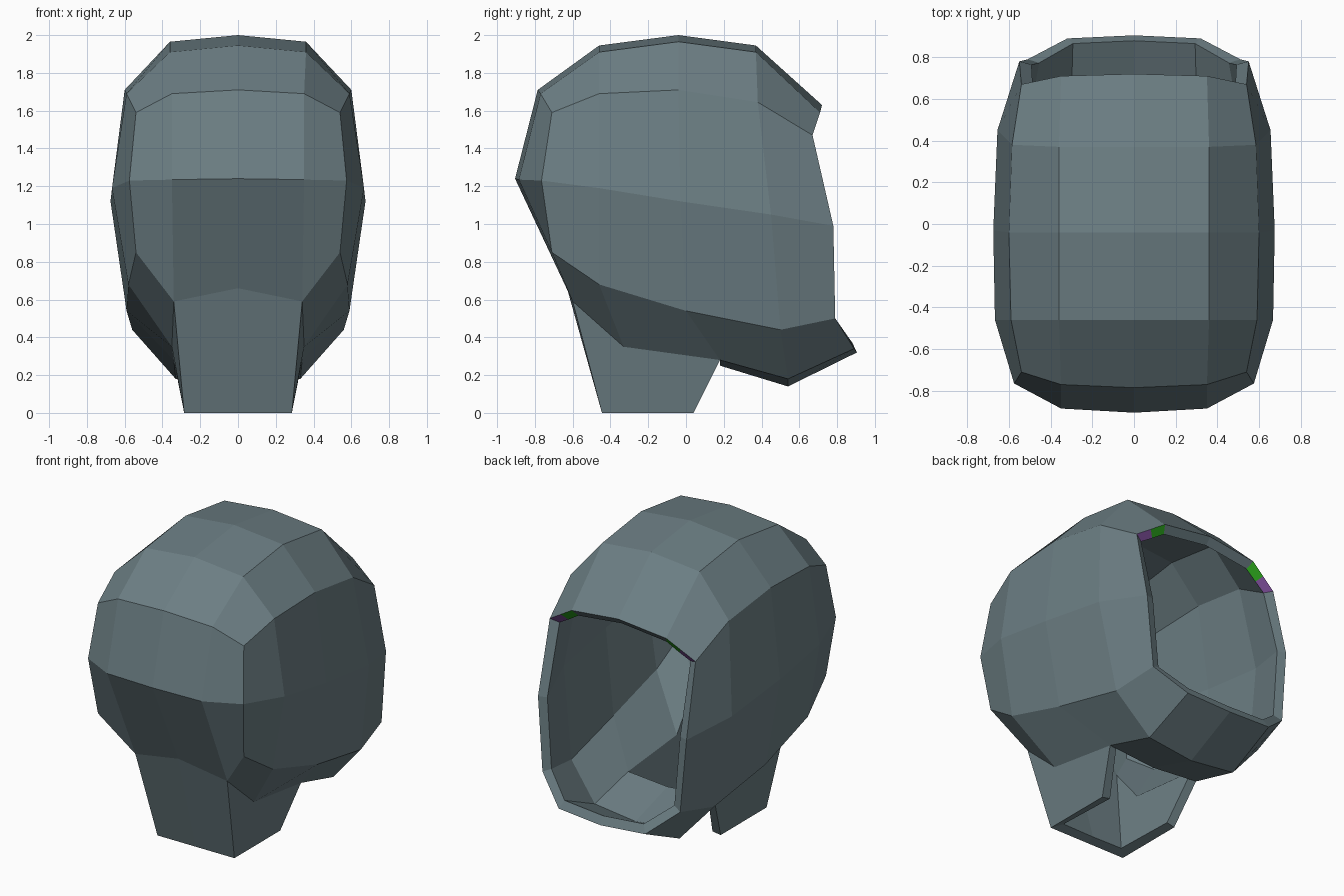
import bpy
import bmesh

cube = bpy.data.objects.get("Cube")
if cube:
    bpy.data.objects.remove(cube, do_unlink=True)


def make_material(name, rgb):
    mat = bpy.data.materials.new(name)
    mat.use_nodes = True
    color = (*rgb, 1.0)
    mat.diffuse_color = color
    mat.node_tree.nodes["Principled BSDF"].inputs["Base Color"].default_value = color
    return mat


cloth = make_material("slate grey", (0.15, 0.21, 0.23))
green = make_material("green", (0.03, 0.46, 0.015))
purple = make_material("purple", (0.27, 0.1, 0.42))

bm = bmesh.new()


def row(*points):
    return [bm.verts.new(p) for p in points]


def strip(a, b):
    """Join two rows of equal length with quads."""
    for i in range(len(a) - 1):
        bm.faces.new((a[i], a[i + 1], b[i + 1], b[i]))


# Half of the hood: rows run from the face opening over the crown and down
crown = row((0, .72, 1.63), (0, .37, 1.945), (0, -.04, 2), (0, -.46, 1.945),
            (0, -.785, 1.71), (0, -.905, 1.24), (0, -.63, .66))
shoulder = row((.35, .71, 1.59), (.36, .37, 1.91), (.36, -.04, 1.965), (.36, -.46, 1.91),
               (.35, -.77, 1.69), (.35, -.885, 1.235), (.34, -.6, .59))
ridge = row((.54, .67, 1.47), (.585, .38, 1.645), (.6, -.04, 1.71), (.59, -.46, 1.69),
            (.54, -.71, 1.59), (.575, -.765, 1.23), (.54, -.71, .85))
tab = bm.verts.new((.445, .69, 1.53))
strip(crown, shoulder)
strip(shoulder[1:], ridge[1:])
bm.faces.new((shoulder[0], shoulder[1], ridge[1], ridge[0], tab))

# Cheek wall, widest line, jaw crease and lower rim
cheek = row((.55, .78, .99), (.655, .45, 1.05), (.675, -.03, 1.12), (.667, -.46, 1.19))
crease = row((.51, .79, .5), (.56, .5, .44), (.59, 0, .54), (.58, -.46, .68))
rim = row((.32, .89, .34), (.33, .54, .18), (.34, .18, .28), (.35, -.33, .35))
strip(ridge[:4], cheek)
bm.faces.new((ridge[3], ridge[4], ridge[5], cheek[3]))
strip(cheek + [ridge[5]], crease + [ridge[6]])
strip(crease + [ridge[6]], rim + [shoulder[6]])

# Chin plate
chin = row((0, .905, .32), (0, .54, .14), (0, .18, .25))
strip(rim[:3], chin)

# Neck flap, open on the chin side
hem = row((0, -.445, 0), (.285, -.445, 0), (.285, .04, 0))
bm.faces.new((crown[6], shoulder[6], hem[1], hem[0]))
bm.faces.new((shoulder[6], rim[3], rim[2], hem[2], hem[1]))

# Consistent outward normals
bmesh.ops.recalc_face_normals(bm, faces=bm.faces)
bm.normal_update()
if max(bm.faces, key=lambda f: f.calc_center_median().z).normal.z < 0:
    bmesh.ops.reverse_faces(bm, faces=bm.faces)

mesh = bpy.data.meshes.new("hood")
bm.to_mesh(mesh)
bm.free()
hood = bpy.data.objects.new("hood", mesh)
bpy.context.collection.objects.link(hood)
for mat in (cloth, green, purple):
    mesh.materials.append(mat)

# Mirror and thicken the cloth inwards
mirror = hood.modifiers.new("mirror", "MIRROR")
mirror.use_clip = True
shell = hood.modifiers.new("thickness", "SOLIDIFY")
shell.thickness = .06
shell.offset = -1
shell.use_even_offset = True
bpy.context.view_layer.update()
evaluated = hood.evaluated_get(bpy.context.evaluated_depsgraph_get())
solid = bpy.data.meshes.new_from_object(evaluated)
hood.modifiers.clear()
hood.data = solid

# Coloured tabs on the opening edge at the brow corners
for face in solid.polygons:
    face.use_smooth = False
    c = face.center
    if c.y > .55 and c.z > 1.4 and abs(c.x) > .3 and face.area < .02:
        face.material_index = 1 if abs(c.x) < .44 else 2
